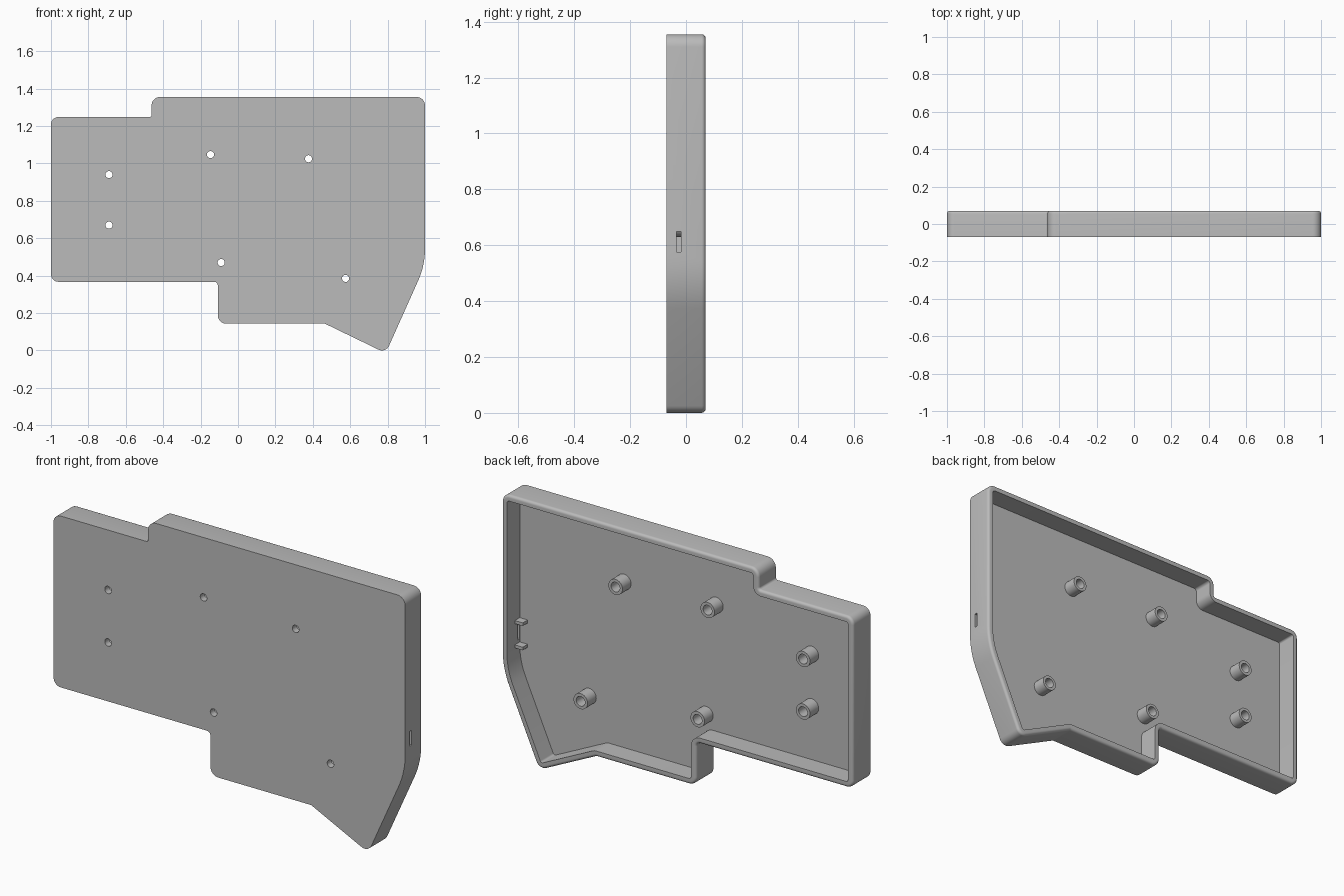
import bpy, bmesh, math
from mathutils import Vector

if "Cube" in bpy.data.objects:
    bpy.data.objects.remove(bpy.data.objects["Cube"])

FRONT, BACK, FLOOR = -0.07, 0.07, -0.035
WALL, ROUND = 0.03, 0.014

grey = bpy.data.materials.new("grey_plastic")
grey.use_nodes = True
grey.diffuse_color = (0.5, 0.5, 0.5, 1)
grey.node_tree.nodes["Principled BSDF"].inputs["Base Color"].default_value = (0.5, 0.5, 0.5, 1)

# Outline corners, counter-clockwise: x, z, fillet radius
OUTLINE = [(-1, 0.367, 0.04), (-0.108, 0.367, 0.02), (-0.108, 0.143, 0.045),
           (0.465, 0.143, 0.02), (0.79, -0.0144, 0.042), (1, 0.455, 0.42),
           (1, 1.355, 0.045), (-0.462, 1.355, 0.045), (-0.462, 1.248, 0.012),
           (-1, 1.248, 0.04)]
HOLES = [(-0.69, 0.94), (-0.69, 0.67), (-0.147, 1.047),
         (0.377, 1.025), (-0.09, 0.47), (0.575, 0.385)]


def finish(bm, name, smooth=True):
    bmesh.ops.recalc_face_normals(bm, faces=bm.faces)
    mesh = bpy.data.meshes.new(name)
    bm.to_mesh(mesh)
    bm.free()
    mesh.materials.append(grey)
    obj = bpy.data.objects.new(name, mesh)
    bpy.context.collection.objects.link(obj)
    if smooth:
        shade(obj)
    return obj


def shade(obj):
    bpy.ops.object.select_all(action="DESELECT")
    obj.select_set(True)
    bpy.context.view_layer.objects.active = obj
    bpy.ops.object.shade_smooth_by_angle(angle=math.radians(30))


def filleted(inset, steps=8):
    """Outline with rounded corners, moved inwards by inset."""
    points = []
    for i, (x, z, r) in enumerate(OUTLINE):
        p = Vector((x, z))
        a = (Vector(OUTLINE[i - 1][:2]) - p).normalized()
        b = (Vector(OUTLINE[(i + 1) % len(OUTLINE)][:2]) - p).normalized()
        half = a.angle(b) / 2
        convex = 1 if b.cross(a) > 0 else -1
        centre = p + (a + b).normalized() * r / math.sin(half)
        start = (p + a * r / math.tan(half) - centre).normalized()
        end = (p + b * r / math.tan(half) - centre).normalized()
        for k in range(steps + 1):
            points.append(centre + start.slerp(end, k / steps) * (r - convex * inset))
    return points


def loft(bm, rings):
    """Join equal rings of vertices with quads."""
    for lower, upper in zip(rings, rings[1:]):
        n = len(lower)
        for i in range(n):
            j = (i + 1) % n
            bm.faces.new((lower[i], lower[j], upper[j], upper[i]))


def box(name, lo, hi):
    bm = bmesh.new()
    bmesh.ops.create_cube(bm, size=1)
    for v in bm.verts:
        v.co = [(l + h) / 2 + c * (h - l) for c, l, h in zip(v.co, lo, hi)]
    return finish(bm, name, False)


def lathe(name, x, z, profile, closed, sides=32):
    """Turn (radius, y) points about an axis along y."""
    bm = bmesh.new()
    rings = []
    for r, y in profile:
        angles = [math.tau * k / sides for k in range(sides)]
        rings.append([bm.verts.new((x + r * math.cos(t), y, z + r * math.sin(t))) for t in angles])
    if closed:
        loft(bm, rings + rings[:1])
    else:
        loft(bm, rings)
        bm.faces.new(rings[0])
        bm.faces.new(rings[-1])
    return finish(bm, name)


# Open-backed case: front plate, side walls and rounded back rim
bm = bmesh.new()
section = [(0, FRONT)]
for k in range(6):
    t = math.pi / 2 * k / 5
    section.append((ROUND * (1 - math.cos(t)), BACK - ROUND * (1 - math.sin(t))))
section += [(WALL, BACK), (WALL, FLOOR)]
rings = [[bm.verts.new((p.x, y, p.y)) for p in filleted(d)] for d, y in section]
loft(bm, rings)
bm.faces.new(rings[0])
bm.faces.new(rings[-1])
case = finish(bm, "case_shell", False)

# Screw holes and side slot cut through the case
cutters = [lathe("hole_cutter", x, z, [(0.019, FRONT - 0.05), (0.019, 0)], False) for x, z in HOLES]
cutters.append(box("slot_cutter", (0.9, -0.034, 0.575), (1.1, -0.017, 0.65)))
bpy.context.view_layer.objects.active = case
for cutter in cutters:
    cutter.hide_render = True
    cut = case.modifiers.new("cut", "BOOLEAN")
    cut.operation, cut.solver, cut.object = "DIFFERENCE", "EXACT", cutter
    bpy.ops.object.modifier_apply(modifier=cut.name)
    bpy.data.objects.remove(cutter)
shade(case)

# Hollow screw posts
for x, z in HOLES:
    lathe("screw_post", x, z, [(0.04, FLOOR - 0.005), (0.04, 0.035), (0.025, 0.035),
                               (0.025, FLOOR - 0.005)], True)

# Small holding tabs above and below the slot
for z in (0.55, 0.675):
    box("slot_tab", (0.925, FLOOR - 0.005, z - 0.008), (0.98, 0.005, z + 0.008))
